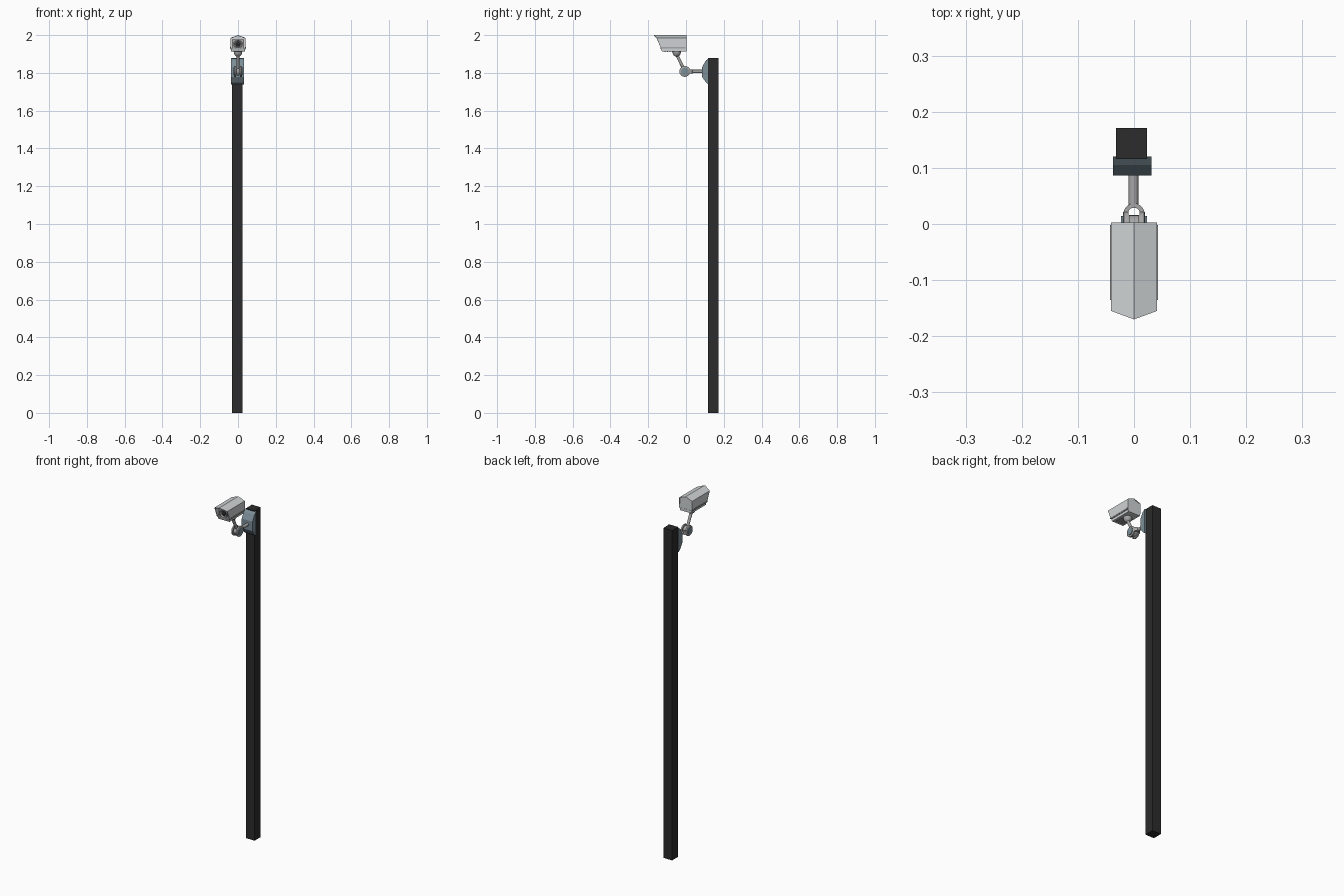
import bpy, bmesh, math
from mathutils import Vector

if "Cube" in bpy.data.objects:
    bpy.data.objects.remove(bpy.data.objects["Cube"])


def material(name, rgb):
    m = bpy.data.materials.new(name)
    m.diffuse_color = (*rgb, 1)
    m.use_nodes = True
    m.node_tree.nodes["Principled BSDF"].inputs["Base Color"].default_value = m.diffuse_color
    return m


DARK = material("dark_post", (0.025, 0.025, 0.025))
BLUE = material("blue_grey", (0.2, 0.27, 0.31))
PALE = material("pale_shell", (0.62, 0.65, 0.66))
GREY = material("mid_grey", (0.38, 0.38, 0.38))
BLACK = material("lens_black", (0.02, 0.02, 0.025))


def loft(name, rings, mat, caps=True):
    """Skin rings of points; closed rings with caps, or open strips."""
    bm = bmesh.new()
    vs = [[bm.verts.new(p) for p in r] for r in rings]
    n = len(rings[0])
    for a, b in zip(vs, vs[1:]):
        for i in range(n if caps else n - 1):
            j = (i + 1) % n
            bm.faces.new((a[i], a[j], b[j], b[i]))
    if caps:
        bm.faces.new(vs[0])
        bm.faces.new(vs[-1])
    bmesh.ops.recalc_face_normals(bm, faces=bm.faces)
    me = bpy.data.meshes.new(name)
    bm.to_mesh(me)
    bm.free()
    ob = bpy.data.objects.new(name, me)
    bpy.context.collection.objects.link(ob)
    me.materials.append(mat)
    return ob


def box(name, x, y, z, mat):
    return loft(name, [[(x[0], y[0], h), (x[1], y[0], h), (x[1], y[1], h), (x[0], y[1], h)] for h in z], mat)


def rod(name, a, b, stations, mat, sides=16):
    """Turned part along a-b; stations are (fraction, radius)."""
    a, b = Vector(a), Vector(b)
    q = (b - a).to_track_quat('Z', 'Y')
    rings = [[a.lerp(b, t) + q @ Vector((r * math.cos(k * math.tau / sides), r * math.sin(k * math.tau / sides), 0))
              for k in range(sides)] for t, r in stations]
    ob = loft(name, rings, mat)
    bpy.ops.object.select_all(action='DESELECT')
    bpy.context.view_layer.objects.active = ob
    ob.select_set(True)
    bpy.ops.object.shade_smooth_by_angle(angle=math.radians(35))
    return ob


# Post and tapered wall plate
box("post", (-0.032, 0.023), (0.117, 0.171), (0, 1.88), DARK)
loft("mount_plate", [[(x, 0.12, 1.738), (x, 0.12, 1.878), (x, 0.105, 1.865), (x, 0.086, 1.832),
                      (x, 0.086, 1.778), (x, 0.105, 1.75)] for x in (-0.037, 0.031)], BLUE)

# Horizontal arm ending in a fork around the hinge
HY, HZ = -0.006, 1.808
rod("lower_arm", (-0.001, 0.09, HZ), (-0.001, 0.03, HZ), [(0, 0.009), (1, 0.009)], GREY)
arc = [math.pi * i / 10 for i in range(11)]
plan = [(0.019 * math.cos(t), 0.018 + 0.019 * math.sin(t)) for t in arc]
plan += [(-0.019, HY), (-0.011, HY)]
plan += [(0.011 * math.cos(t), 0.018 + 0.011 * math.sin(t)) for t in reversed(arc)]
plan += [(0.011, HY), (0.019, HY)]
loft("arm_fork", [[(x, y, z) for x, y in plan] for z in (HZ - 0.01, HZ + 0.01)], GREY)

# Hinge discs and pin
for s, side in ((-1, "left"), (1, "right")):
    rod(side + "_hinge_disc", (s * 0.01, HY, HZ), (s * 0.02, HY, HZ), [(0, 0.029), (0.8, 0.029), (1, 0.026)], GREY, 20)
    rod(side + "_hinge_cap", (s * 0.018, HY, HZ), (s * 0.023, HY, HZ), [(0, 0.02), (1, 0.02)], BLUE)
rod("hinge_barrel", (-0.009, HY, HZ), (0.009, HY, HZ), [(0, 0.022), (1, 0.022)], GREY, 20)

# Sloping arm and swivel under the camera
rod("upper_arm", (0, HY, HZ), (0, -0.049, 1.897), [(0, 0.008), (1, 0.008)], GREY)
rod("swivel", (0, -0.049, 1.887), (0, -0.049, 1.916),
    [(0, 0.008), (0.2, 0.016), (0.5, 0.021), (1, 0.022)], GREY, 20)

# Hood: ridged roof, straight sides, front raked back and pointed
section = [(-0.041, 1.927), (-0.041, 1.985), (0, 2.0), (0.041, 1.985), (0.041, 1.927)]
front_y = [-0.131, -0.155, -0.17, -0.155, -0.131]
hood = loft("hood", [[(x, y, z) for (x, z), y in zip(section, front_y)],
                     [(x, 0.003, z) for x, z in section]], PALE, caps=False)
thick = hood.modifiers.new("thickness", 'SOLIDIFY')
thick.thickness = 0.004
thick.offset = -1
# recalculated open shell normals face outwards here
if hood.data.polygons[1].normal.z < 0:
    hood.data.flip_normals()

# Back panel, camera body and lower tray
loft("back_panel", [[(x * 0.95, y, z - 0.002) for x, z in section] for y in (-0.006, 0.001)], PALE)
box("camera_body", (-0.033, 0.033), (-0.125, -0.003), (1.92, 1.978), GREY)
loft("bottom_tray", [[(x, -0.128, 1.914), (x, 0.002, 1.914), (x, 0.002, 1.929), (x, -0.133, 1.929)]
                     for x in (-0.036, 0.036)], PALE)
for s, side in ((-1, "left"), (1, "right")):
    box(side + "_side_rail", sorted((s * 0.037, s * 0.0425)), (-0.135, -0.002), (1.929, 1.936), GREY)

# Underside ribs
for i in range(4):
    y = -0.115 + i * 0.014
    box("under_rib", (-0.025, 0.025), (y, y + 0.006), (1.911, 1.916), GREY)

# Lens with stepped bezel
rod("lens_bezel", (0, -0.12, 1.952), (0, -0.134, 1.952),
    [(0, 0.025), (1, 0.025), (1, 0.019), (0.5, 0.016)], GREY, 24)
rod("lens_glass", (0, -0.122, 1.952), (0, -0.132, 1.952), [(0, 0.014), (0.6, 0.013), (1, 0.006)], BLACK, 24)
